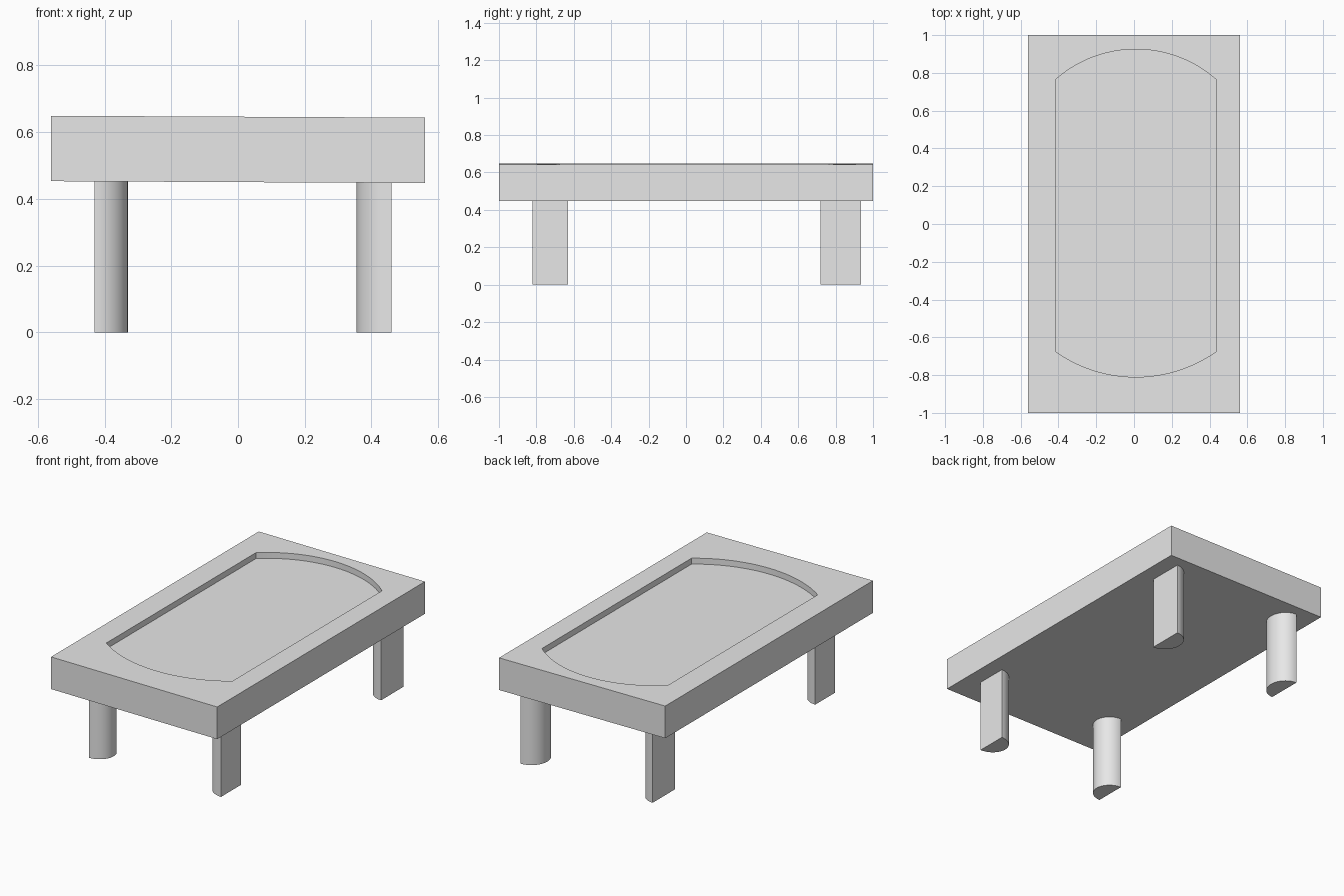
import bpy, bmesh, math

cube = bpy.data.objects.get("Cube")
if cube:
    bpy.data.objects.remove(cube, do_unlink=True)

grey = bpy.data.materials.new("plain_grey")
grey.use_nodes = True
colour = (0.8, 0.8, 0.8, 1)
grey.diffuse_color = colour
grey.node_tree.nodes["Principled BSDF"].inputs["Base Color"].default_value = colour


def prism(name, outline, z0, z1):
    """Extrude a flat counter-clockwise outline from z0 to z1."""
    bm = bmesh.new()
    base = bm.faces.new([bm.verts.new((x, y, z0)) for x, y in outline])
    top = bmesh.ops.extrude_face_region(bm, geom=[base])["geom"]
    for v in top:
        if isinstance(v, bmesh.types.BMVert):
            v.co.z = z1
    bmesh.ops.recalc_face_normals(bm, faces=bm.faces)
    mesh = bpy.data.meshes.new(name)
    bm.to_mesh(mesh)
    bm.free()
    obj = bpy.data.objects.new(name, mesh)
    bpy.context.collection.objects.link(obj)
    mesh.materials.append(grey)
    return obj


def smooth(obj):
    bpy.ops.object.select_all(action='DESELECT')
    obj.select_set(True)
    bpy.context.view_layer.objects.active = obj
    bpy.ops.object.shade_smooth_by_angle(angle=math.radians(30))


def arc(x0, x1, y, rise, steps=24):
    """Circular arc over a chord from x0 to x1, bulging by rise in y."""
    half, mid = (x1 - x0) / 2, (x0 + x1) / 2
    radius = (half * half + rise * rise) / (2 * abs(rise))
    sign = math.copysign(1, rise)
    span = math.asin(abs(half) / radius)
    pts = []
    for i in range(steps + 1):
        a = span * (2 * i / steps - 1)
        pts.append((mid + math.copysign(radius, half) * math.sin(a),
                    y + sign * (radius * math.cos(a) - radius + abs(rise))))
    return pts


# Slab with a shallow recess that has bowed ends
slab = prism("table_top", [(-.56, -1), (.56, -1), (.56, 1), (-.56, 1)], .45, .646)
outline = arc(-.415, .435, -.675, -.135) + arc(.435, -.415, .765, .16)
cutter = prism("recess_cutter", outline, .61, .8)
cutter.hide_render = True
cut = slab.modifiers.new("recess", 'BOOLEAN')
cut.operation = 'DIFFERENCE'
cut.solver = 'EXACT'
cut.object = cutter
bpy.context.view_layer.objects.active = slab
bpy.ops.object.modifier_apply(modifier=cut.name)
bpy.data.objects.remove(cutter, do_unlink=True)

# The slab leans very slightly to one side
for v in slab.data.vertices:
    v.co.z -= .005 * v.co.x
smooth(slab)

# Half-round legs, flat side outward
for side, flat_x, depth in (("right", -.43, .1), ("left", .46, -.105)):
    for end, y0, y1 in (("front", -.82, -.63), ("back", .72, .935)):
        mid, half = (y0 + y1) / 2, (y1 - y0) / 2
        profile = []
        for i in range(25):
            a = math.pi * (i / 24 - .5)
            profile.append((flat_x + depth * math.cos(a), mid + half * math.sin(a)))
        smooth(prism(f"{end}_{side}_leg", profile, 0, .455))
